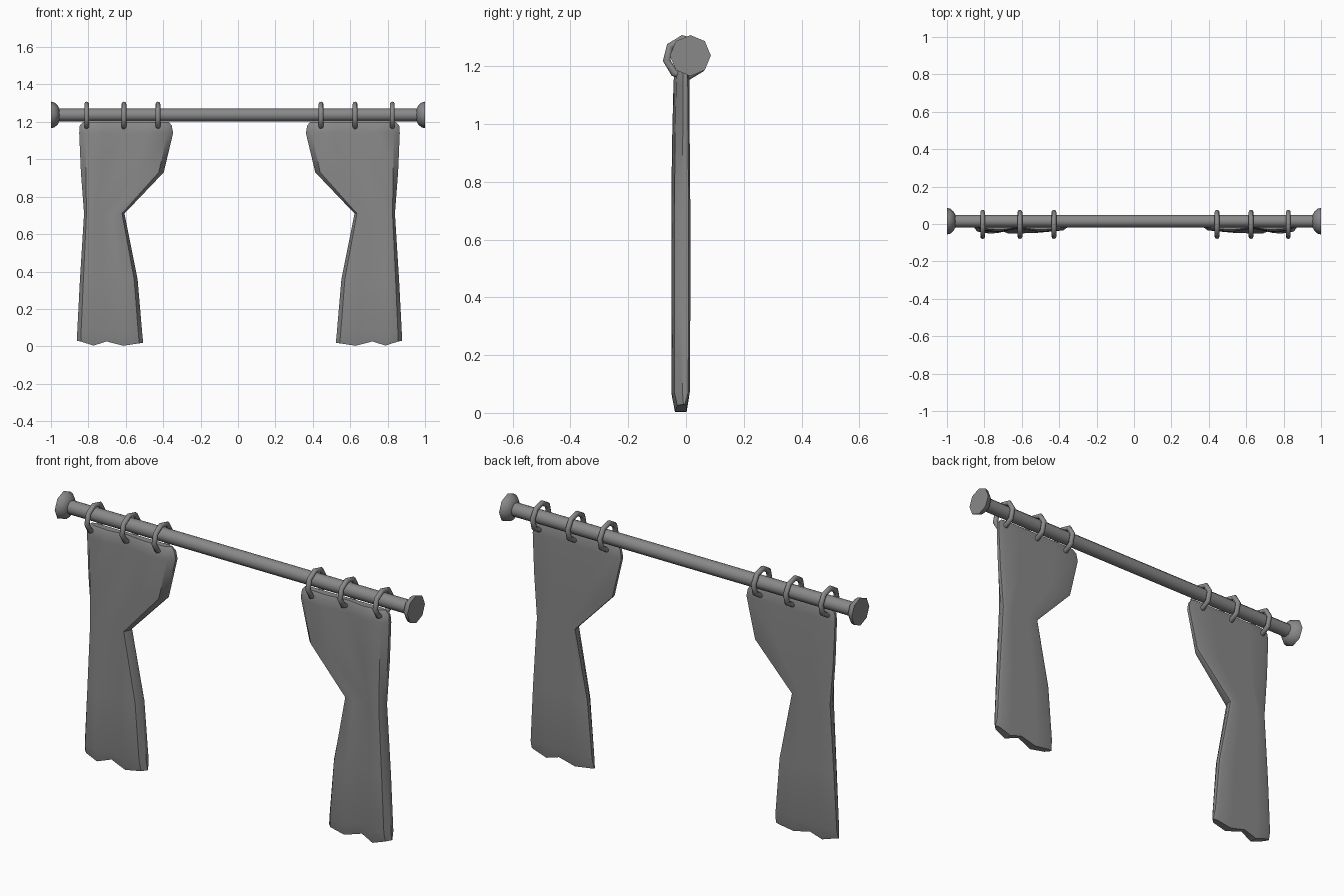
import bpy, bmesh, math
from mathutils import Matrix

if "Cube" in bpy.data.objects:
    bpy.data.objects.remove(bpy.data.objects["Cube"], do_unlink=True)

grey = bpy.data.materials.new("plain_grey")
grey.use_nodes = True
colour = (0.25, 0.25, 0.25, 1)
grey.diffuse_color = colour
grey.node_tree.nodes["Principled BSDF"].inputs["Base Color"].default_value = colour

ROD_Y, ROD_Z = 0.015, 1.237


def finish(name, bm, angle):
    """Turn a bmesh into a shaded object."""
    bmesh.ops.recalc_face_normals(bm, faces=bm.faces)
    mesh = bpy.data.meshes.new(name)
    bm.to_mesh(mesh)
    bm.free()
    mesh.materials.append(grey)
    obj = bpy.data.objects.new(name, mesh)
    bpy.context.collection.objects.link(obj)
    bpy.ops.object.select_all(action="DESELECT")
    obj.select_set(True)
    bpy.context.view_layer.objects.active = obj
    bpy.ops.object.shade_smooth_by_angle(angle=math.radians(angle))
    return obj


def lathe_x(name, profile, sides, angle):
    """Closed solid of revolution about the rod axis from (x, radius) pairs."""
    bm = bmesh.new()
    rings = []
    for x, r in profile:
        turns = [math.tau * i / sides for i in range(sides)]
        rings.append([bm.verts.new((x, ROD_Y + r * math.cos(t), ROD_Z + r * math.sin(t)))
                      for t in turns])
    for a, b in zip(rings, rings[1:]):
        for i in range(sides):
            j = (i + 1) % sides
            bm.faces.new((a[i], a[j], b[j], b[i]))
    bm.faces.new(rings[0])
    bm.faces.new(rings[-1])
    return finish(name, bm, angle)


def ring(name, x, major=0.066, minor=0.013, segments=8, sides=8):
    """Low-poly hanging ring standing across the rod."""
    bm = bmesh.new()
    loops = []
    for i in range(segments):
        t = math.tau * i / segments + 0.15
        loop = []
        for k in range(sides):
            p = math.tau * k / sides
            r = major + minor * math.cos(p)
            loop.append(bm.verts.new((x + minor * math.sin(p), -0.002 + r * math.cos(t),
                                      1.23 + r * math.sin(t))))
        loops.append(loop)
    for i in range(segments):
        a, b = loops[i], loops[(i + 1) % segments]
        for k in range(sides):
            m = (k + 1) % sides
            bm.faces.new((a[k], a[m], b[m], b[k]))
    return finish(name, bm, 50)


# Curtain rows: height, outer edge, inner edge, fold strength, back y
ROWS = [
    (0.018, 0.870, 0.515, 0.75, 0.002),
    (0.070, 0.868, 0.520, 1.0, 0.013),
    (0.360, 0.853, 0.545, 1.0, 0.015),
    (0.710, 0.831, 0.615, 1.0, 0.015),
    (0.930, 0.848, 0.405, 0.95, 0.013),
    (1.140, 0.857, 0.355, 0.85, 0.012),
    (1.180, 0.854, 0.362, 0.8, 0.010),
    (1.200, 0.835, 0.378, 0.6, 0.004),
]
# Fold columns: position across, front y, hem height offset
FOLDS = [(0, -0.012, 0.012), (0.06, -0.040, 0.008), (0.25, -0.051, -0.014),
         (0.45, -0.029, 0.008), (0.70, -0.051, -0.015), (0.94, -0.040, -0.002),
         (1, -0.012, 0.0)]


def curtain(name, side):
    """Thick panel: pleated front, smooth back, gathered at the waist."""
    bm = bmesh.new()
    front, back = [], []
    for n, (z, outer, inner, fold, back_y) in enumerate(ROWS):
        f, b = [], []
        for u, y, hem in FOLDS:
            x = side * (outer + (inner - outer) * u) + 0.008
            height = z + (hem if n == 0 else 0)
            f.append(bm.verts.new((x, y * fold, height)))
            edge = 0.006 if u in (0, 1) else 0
            b.append(bm.verts.new((x, back_y - edge, height)))
        front.append(f)
        back.append(b)
    last = len(FOLDS) - 1
    for n in range(len(ROWS) - 1):
        for grid in (front, back):
            for c in range(last):
                bm.faces.new((grid[n][c], grid[n][c + 1], grid[n + 1][c + 1], grid[n + 1][c]))
        for c in (0, last):
            bm.faces.new((front[n][c], back[n][c], back[n + 1][c], front[n + 1][c]))
    for n in (0, -1):
        for c in range(last):
            bm.faces.new((front[n][c], front[n][c + 1], back[n][c + 1], back[n][c]))
    return finish(name, bm, 35)


# Rod
lathe_x("curtain_rod", [(-0.97, 0.034), (0.97, 0.034)], 12, 50)

# Paired parts on each side
for label, side in (("right", -1), ("left", 1)):
    lathe_x(label + "_rod_end", [(side * 0.955, 0.034), (side * 0.965, 0.052),
                                 (side * 0.982, 0.067), (side, 0.071)], 8, 50)
    curtain(label + "_curtain", side)
    for place, x in (("outer", 0.817), ("middle", 0.618), ("inner", 0.436)):
        ring(f"{label}_{place}_ring", side * x + 0.008)
